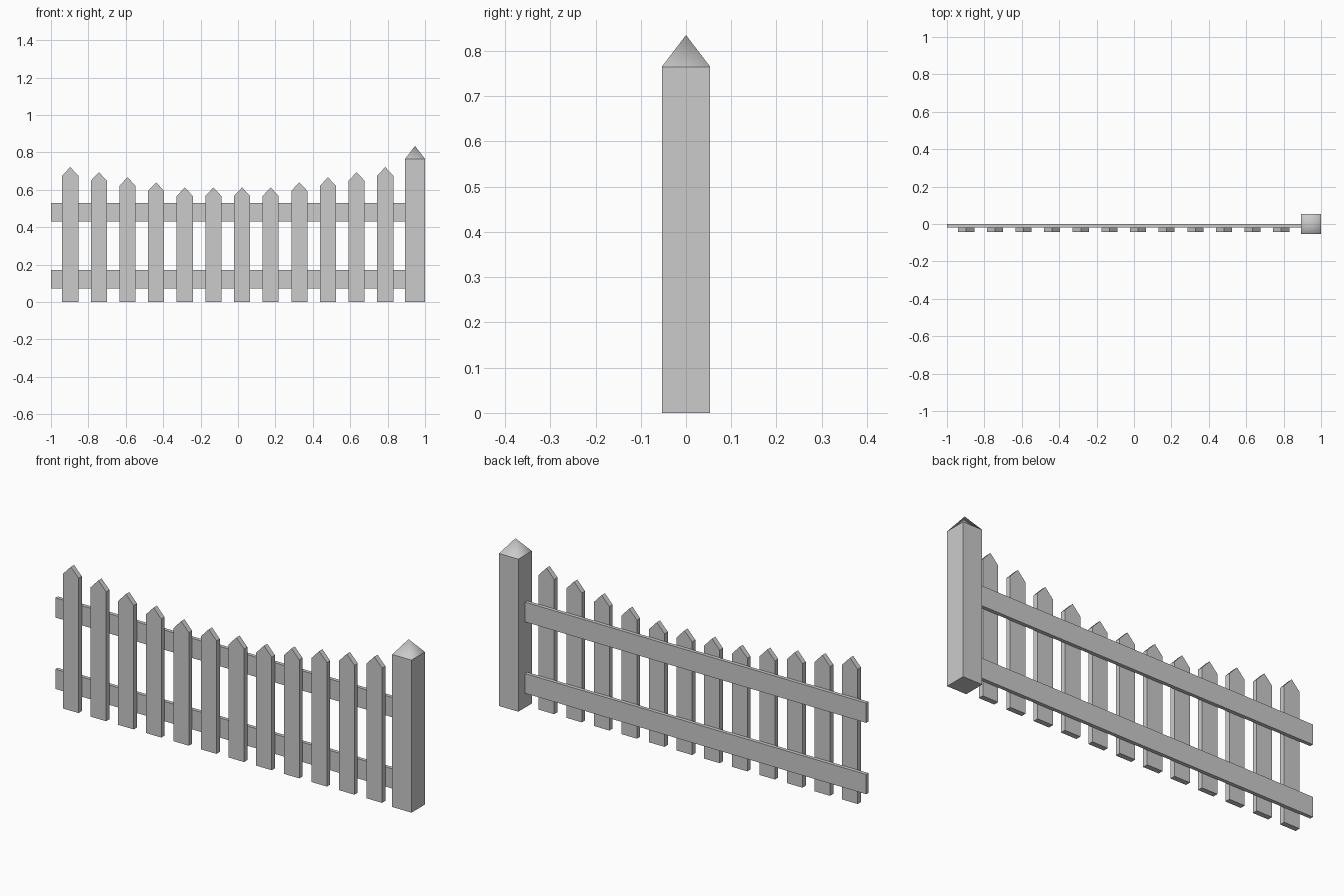
import bpy
import bmesh

cube = bpy.data.objects.get("Cube")
if cube:
    bpy.data.objects.remove(cube, do_unlink=True)

# Single grey paint for the whole fence
grey = bpy.data.materials.new("grey_wood")
grey.use_nodes = True
colour = (0.6, 0.6, 0.6, 1)
grey.diffuse_color = colour
bsdf = next(n for n in grey.node_tree.nodes if n.type == "BSDF_PRINCIPLED")
bsdf.inputs["Base Color"].default_value = colour


def finish(name, bm):
    bmesh.ops.recalc_face_normals(bm, faces=bm.faces[:])
    mesh = bpy.data.meshes.new(name)
    bm.to_mesh(mesh)
    bm.free()
    mesh.materials.append(grey)
    obj = bpy.data.objects.new(name, mesh)
    bpy.context.collection.objects.link(obj)
    return obj


def board(name, outline, y_front, y_back):
    """Extrude a front-facing (x, z) outline from y_front to y_back."""
    bm = bmesh.new()
    face = bm.faces.new([bm.verts.new((x, y_front, z)) for x, z in outline])
    new = bmesh.ops.extrude_face_region(bm, geom=[face])["geom"]
    verts = [g for g in new if isinstance(g, bmesh.types.BMVert)]
    bmesh.ops.translate(bm, verts=verts, vec=(0, y_back - y_front, 0))
    return finish(name, bm)


# Horizontal rails, running from the free end to the post
POST_LEFT = 0.893
for name, z in (("lower_rail", 0.072), ("upper_rail", 0.43)):
    top = z + 0.099
    board(name, [(-1, z), (POST_LEFT, z), (POST_LEFT, top), (-1, top)], -0.018, 0.0)

# Pointed pickets, dipping in height towards the middle
COUNT, HALF = 12, 0.043
for i in range(COUNT):
    x = -0.897 + 0.1531 * i
    steps = max(0, 4 - min(i, COUNT - 1 - i))
    tip = 0.613 + 0.0272 * steps
    shoulder = tip - 0.046
    board(f"picket_{i + 1}",
          [(x - HALF, 0), (x + HALF, 0), (x + HALF, shoulder), (x, tip), (x - HALF, shoulder)],
          -0.044, -0.018)

# Square end post with a softly shaded pyramid cap
bm = bmesh.new()
R, SHOULDER, TIP, CX = 0.0535, 0.765, 0.835, 0.9465
corners = [(CX - R, -R), (CX + R, -R), (CX + R, R), (CX - R, R)]
low = [bm.verts.new((x, y, 0)) for x, y in corners]
high = [bm.verts.new((x, y, SHOULDER)) for x, y in corners]
apex = bm.verts.new((CX, 0, TIP))
bm.faces.new(low)
for i in range(4):
    j = (i + 1) % 4
    bm.faces.new((low[i], low[j], high[j], high[i]))
    slope = bm.faces.new((high[i], high[j], apex))
    slope.smooth = True
    bm.edges.get((high[i], high[j])).smooth = False
finish("end_post", bm)
